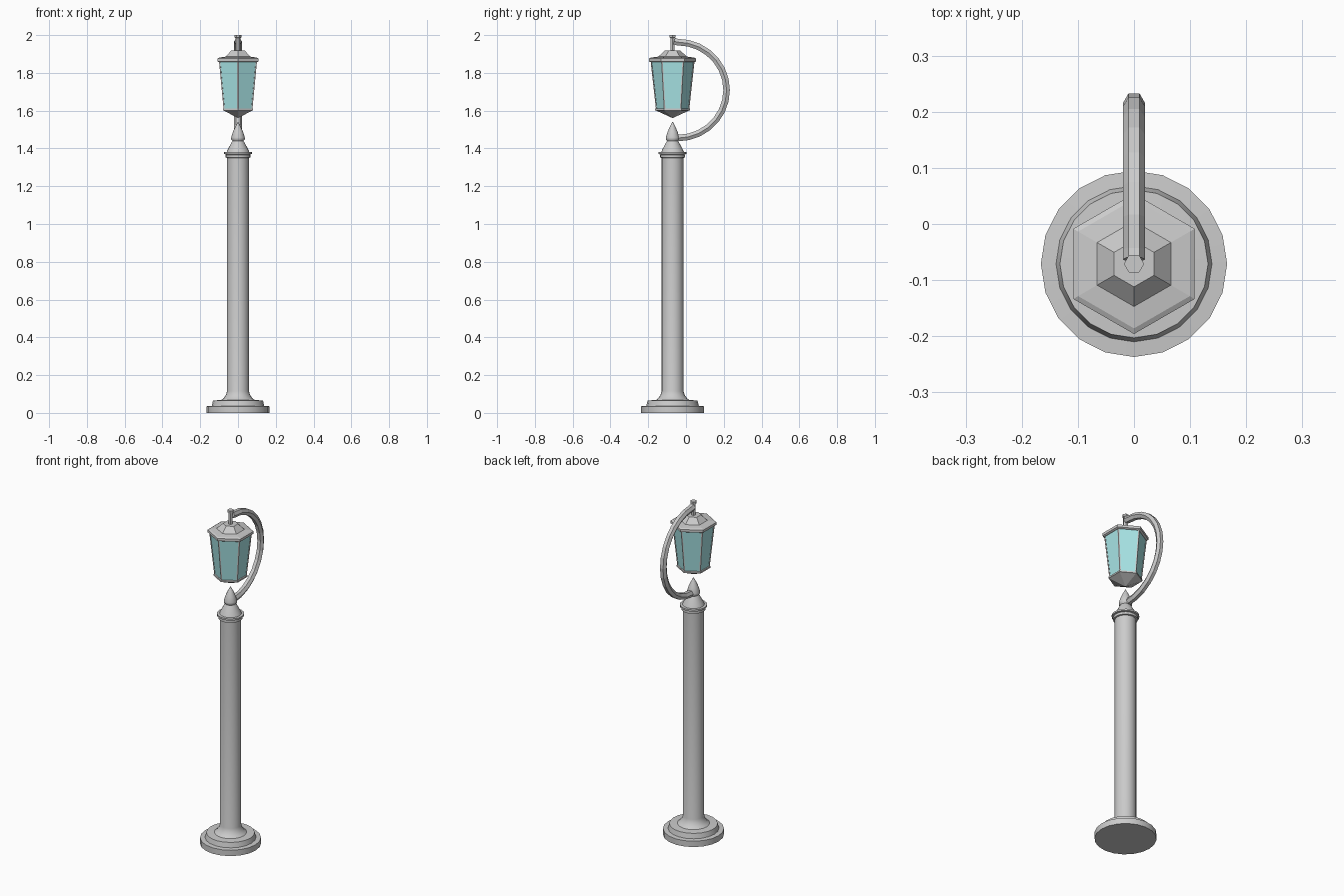
import bpy, bmesh
from math import sin, cos, pi, radians, hypot

if "Cube" in bpy.data.objects:
    bpy.data.objects.remove(bpy.data.objects["Cube"])

CY = -0.071  # lamp post axis


def finish(name, bm, mat=None, smooth=None):
    bmesh.ops.remove_doubles(bm, verts=bm.verts, dist=1e-5)
    bmesh.ops.recalc_face_normals(bm, faces=bm.faces)
    me = bpy.data.meshes.new(name)
    bm.to_mesh(me)
    bm.free()
    ob = bpy.data.objects.new(name, me)
    bpy.context.collection.objects.link(ob)
    if mat:
        me.materials.append(mat)
    if smooth:
        bpy.ops.object.select_all(action='DESELECT')
        ob.select_set(True)
        bpy.context.view_layer.objects.active = ob
        bpy.ops.object.shade_smooth_by_angle(angle=radians(smooth))
    return ob


def bridge(bm, rings):
    for a, b in zip(rings, rings[1:]):
        n = len(a)
        for i in range(n):
            j = (i + 1) % n
            bm.faces.new((a[i], a[j], b[j], b[i]))
    for r in (rings[0], rings[-1]):
        bm.faces.new(r)


def lathe(name, profile, sides, start=0.0, mat=None, smooth=None):
    bm = bmesh.new()
    rings = [[bm.verts.new((r * cos(start + 2 * pi * i / sides),
                            CY + r * sin(start + 2 * pi * i / sides), z))
              for i in range(sides)] for r, z in profile]
    bridge(bm, rings)
    return finish(name, bm, mat, smooth)


def tube(name, path, r, sides, smooth=None):
    # tube along a (y, z) path in the x = 0 plane
    bm = bmesh.new()
    rings = []
    for k, (y, z) in enumerate(path):
        y0, z0 = path[max(k - 1, 0)]
        y1, z1 = path[min(k + 1, len(path) - 1)]
        d = hypot(y1 - y0, z1 - z0)
        ny, nz = -(z1 - z0) / d, (y1 - y0) / d
        ring = []
        for i in range(sides):
            a = 2 * pi * i / sides
            ring.append(bm.verts.new((r * cos(a), y + ny * r * sin(a), z + nz * r * sin(a))))
        rings.append(ring)
    bridge(bm, rings)
    return finish(name, bm, None, smooth)


glass = bpy.data.materials.new("teal_glass")
glass.diffuse_color = (0.4, 0.8, 0.81, 1)
glass.use_nodes = True
glass.node_tree.nodes["Principled BSDF"].inputs["Base Color"].default_value = glass.diffuse_color

# Stepped base, column and collar
lathe("post", [(0.166, 0), (0.166, 0.035), (0.139, 0.037), (0.132, 0.066),
               (0.088, 0.068), (0.076, 0.078), (0.064, 0.095), (0.058, 0.115),
               (0.058, 1.35), (0.066, 1.352), (0.066, 1.366), (0.06, 1.368),
               (0.074, 1.37), (0.074, 1.38), (0.06, 1.381), (0.054, 1.395),
               (0.034, 1.432), (0.028, 1.442)], 20, smooth=35)

# Pointed finial
lathe("finial", [(0.026, 1.436), (0.036, 1.448), (0.036, 1.458), (0.027, 1.487),
                 (0.016, 1.512), (0.001, 1.541)], 20, smooth=40)

# Curved arm
arc = [(-0.045 + 0.26 * sin(pi * k / 14), 1.709 + 0.254 * cos(pi * k / 14)) for k in range(15)]
tube("arm", [(CY + 0.008, 1.968)] + arc + [(CY + 0.012, 1.455)], 0.02, 6)

# Hexagonal lantern, corners toward +y and -y
H = pi / 2
lathe("lantern_glass", [(0.084, 1.60), (0.112, 1.865)], 6, H, glass)
lathe("lantern_cap", [(0.117, 1.857), (0.125, 1.861), (0.125, 1.876), (0.115, 1.881),
                      (0.076, 1.886), (0.041, 1.918)], 6, H)
lathe("lantern_bottom", [(0.003, 1.562), (0.086, 1.60), (0.092, 1.602),
                         (0.092, 1.611), (0.084, 1.613)], 6, H)
lathe("stem", [(0.013, 1.91), (0.013, 1.985), (0.018, 1.987), (0.018, 2.0)], 6)

# Thin corner bars of the lantern frame
bm = bmesh.new()
for i in range(6):
    a = H + i * pi / 3
    rings = []
    for r, z in ((0.085, 1.605), (0.113, 1.86)):
        rings.append([bm.verts.new(((r + u) * cos(a) - v * sin(a),
                                    CY + (r + u) * sin(a) + v * cos(a), z))
                      for u, v in ((0.003, 0), (-0.001, 0.005), (-0.006, 0), (-0.001, -0.005))])
    bridge(bm, rings)
finish("lantern_bars", bm)
